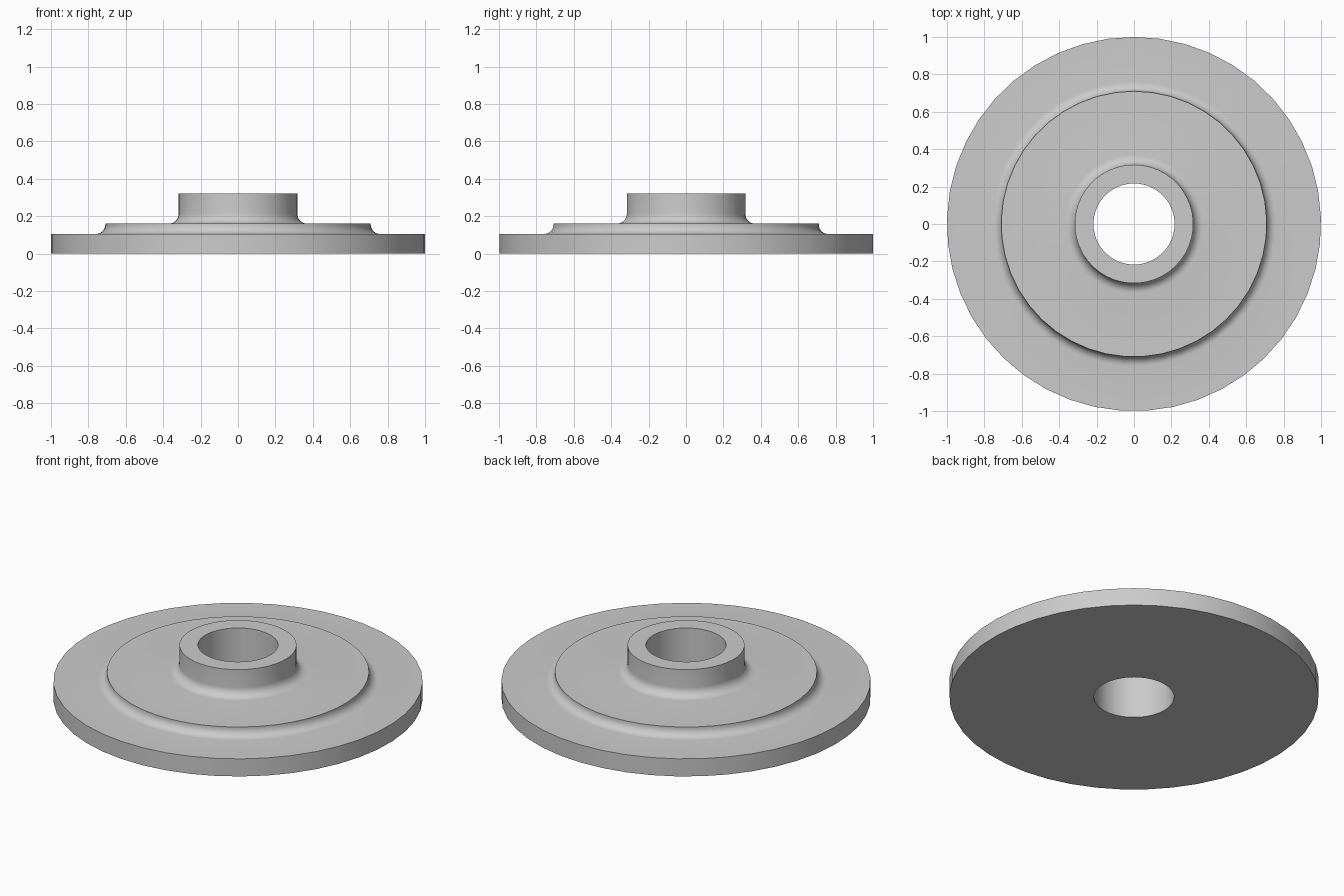
import bpy
import bmesh
from math import sin, cos, pi, radians

SEGMENTS = 45

cube = bpy.data.objects.get("Cube")
if cube:
    bpy.data.objects.remove(cube, do_unlink=True)

grey = bpy.data.materials.new("plain grey")
grey.use_nodes = True
colour = (0.6, 0.6, 0.6, 1)
grey.diffuse_color = colour
grey.node_tree.nodes["Principled BSDF"].inputs["Base Color"].default_value = colour


def fillet(wall, floor, radius, steps=8):
    """Concave quarter arc running from the floor up to the wall."""
    cx, cz = wall + radius, floor + radius
    return [(cx - radius * sin(a), cz - radius * cos(a))
            for a in (i * pi / 2 / steps for i in range(steps + 1))]


def lathe(name, profile):
    """Revolve a closed (radius, height) profile around z."""
    bm = bmesh.new()
    rings = []
    for s in range(SEGMENTS):
        a = pi / 2 + 2 * pi * s / SEGMENTS
        rings.append([bm.verts.new((r * cos(a), r * sin(a), z)) for r, z in profile])
    n = len(profile)
    for s in range(SEGMENTS):
        here, after = rings[s], rings[(s + 1) % SEGMENTS]
        for i in range(n):
            j = (i + 1) % n
            bm.faces.new((here[i], after[i], after[j], here[j]))
    bmesh.ops.recalc_face_normals(bm, faces=bm.faces)
    mesh = bpy.data.meshes.new(name)
    bm.to_mesh(mesh)
    bm.free()
    obj = bpy.data.objects.new(name, mesh)
    bpy.context.collection.objects.link(obj)
    mesh.materials.append(grey)
    bpy.ops.object.select_all(action="DESELECT")
    obj.select_set(True)
    bpy.context.view_layer.objects.active = obj
    bpy.ops.object.shade_smooth_by_angle(angle=radians(30))
    return obj


# Flange plate, raised step and hub around one through bore
profile = [(0.217, 0), (1, 0), (1, 0.105)]
profile += fillet(0.71, 0.105, 0.05)
profile += [(0.71, 0.16)]
profile += fillet(0.317, 0.16, 0.053)
profile += [(0.317, 0.32), (0.217, 0.32)]
lathe("stepped_flange", profile)
